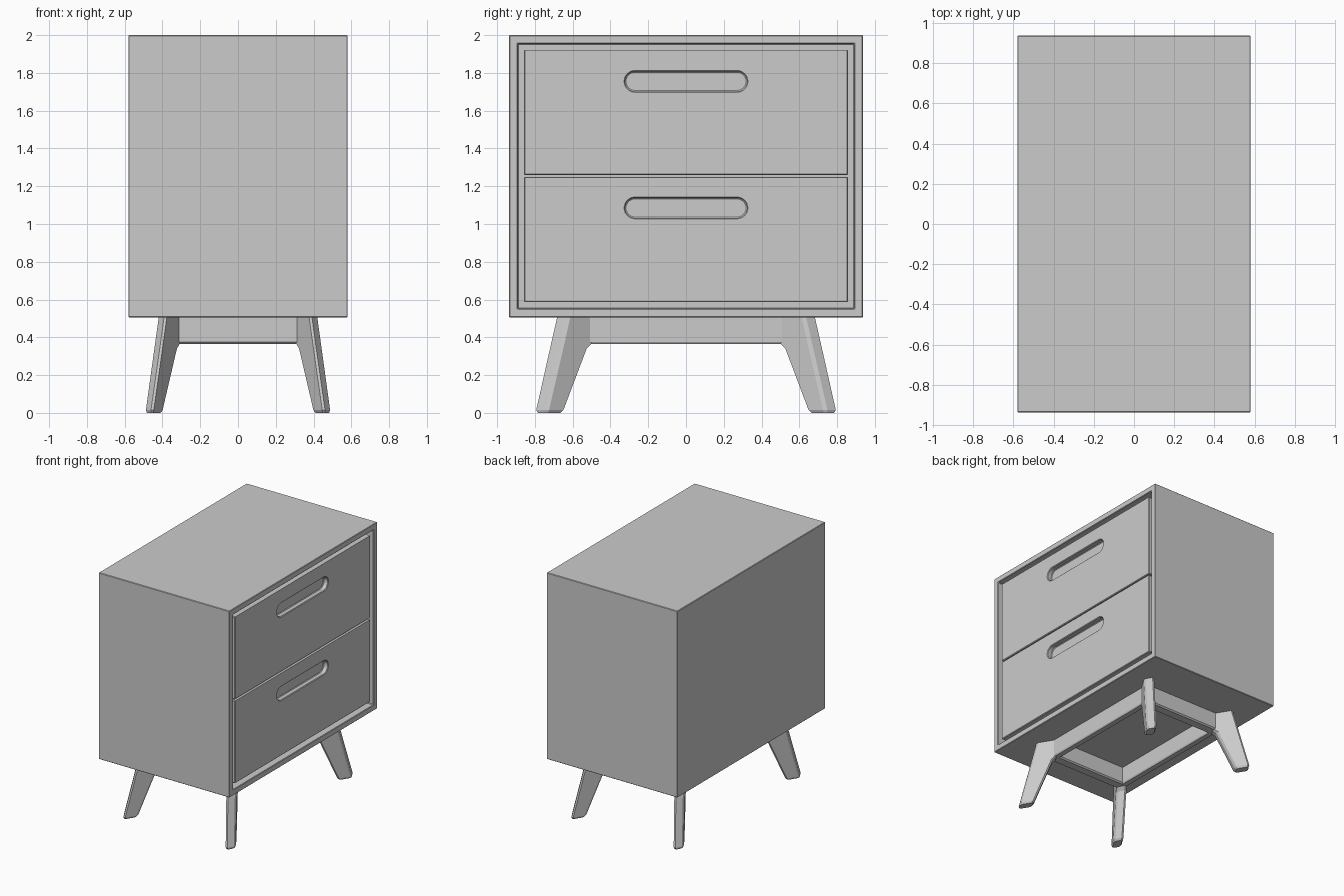
import bpy, bmesh, math

if "Cube" in bpy.data.objects:
    bpy.data.objects.remove(bpy.data.objects["Cube"])

K = 0.615  # plan depth-to-width ratio of the base


def make(name, bm, bevel=0.0, segs=1):
    bmesh.ops.recalc_face_normals(bm, faces=bm.faces)
    me = bpy.data.meshes.new(name)
    bm.to_mesh(me)
    bm.free()
    ob = bpy.data.objects.new(name, me)
    bpy.context.collection.objects.link(ob)
    if bevel:
        add_bevel(ob, bevel, segs)
    return ob


def add_bevel(ob, width, segs=1):
    m = ob.modifiers.new("edge_bevel", 'BEVEL')
    m.width, m.segments = width, segs
    m.limit_method, m.angle_limit = 'ANGLE', math.radians(30)


def box(x0, x1, y0, y1, z0, z1):
    bm = bmesh.new()
    bmesh.ops.create_cube(bm, size=1)
    for v in bm.verts:
        v.co = (x1 if v.co.x > 0 else x0, y1 if v.co.y > 0 else y0, z1 if v.co.z > 0 else z0)
    return bm


def loft(bm, rings, closed=False):
    vr = [[bm.verts.new(p) for p in r] for r in rings]
    n = len(vr[0])
    pairs = list(zip(vr, vr[1:])) + ([(vr[-1], vr[0])] if closed else [])
    for a, b in pairs:
        for i in range(n):
            bm.faces.new((a[i], a[(i + 1) % n], b[(i + 1) % n], b[i]))
    if not closed:
        bm.faces.new(vr[0])
        bm.faces.new(vr[-1])


# Cabinet shell with a recess on the +x side
bm = box(-0.58, 0.58, -0.937, 0.937, 0.505, 2.0)
bm.normal_update()
face = max(bm.faces, key=lambda f: f.normal.x)
bmesh.ops.inset_region(bm, faces=[face], thickness=0.066)
ext = bmesh.ops.extrude_discrete_faces(bm, faces=[face])
for v in ext["faces"][0].verts:
    v.co.x -= 0.09
make("cabinet_shell", bm, 0.004)

# Drawer fronts with slotted hand grips
for name, z0, z1, grip in (("lower_drawer", 0.586, 1.249, 1.085),
                           ("upper_drawer", 1.259, 1.922, 1.755)):
    drawer = make(name, box(0.48, 0.573, -0.858, 0.858, z0, z1))
    r, half = 0.053, 0.27
    outline = []
    for i in range(26):
        side = 1 if i < 13 else -1
        a = -math.pi / 2 + math.pi * (i % 13) / 12 + (0 if side > 0 else math.pi)
        outline.append((side * half + r * math.cos(a), grip + r * math.sin(a)))
    bm = bmesh.new()
    loft(bm, [[(x, y, z) for y, z in outline] for x in (0.533, 0.65)])
    cutter = make(name + "_grip_cutter", bm)
    cutter.hide_render = True
    cut = drawer.modifiers.new("grip", 'BOOLEAN')
    cut.operation, cut.solver, cut.object = 'DIFFERENCE', 'EXACT', cutter
    add_bevel(drawer, 0.005)
    bpy.context.view_layer.objects.active = drawer
    for m in list(drawer.modifiers):
        bpy.ops.object.modifier_apply(modifier=m.name)
    bpy.data.objects.remove(cutter)

# Mitred base frame: chamfered bar section swept round a rectangle
section = [(0.492, 0.51), (0.492, 0.376), (0.502, 0.366),
           (0.567, 0.366), (0.577, 0.376), (0.577, 0.51)]
bm = bmesh.new()
loft(bm, [[(sx * K * s, sy * s, z) for s, z in section]
          for sx, sy in ((1, 1), (-1, 1), (-1, -1), (1, -1))], closed=True)
make("base_frame", bm)


# Splayed legs: chamfered section set along the plan diagonal
def leg_ring(sx, sy, z, s0, s1, a, c):
    pts = [(s0, -a + c), (s0 + c, -a), (s1 - c, -a), (s1, -a + c),
           (s1, a - c), (s1 - c, a), (s0 + c, a), (s0, a - c)]
    return [(sx * K * (s - t), sy * (s + t), z) for s, t in pts]


for sx, xn in ((1, "right"), (-1, "left")):
    for sy, yn in ((-1, "front"), (1, "back")):
        bm = bmesh.new()
        loft(bm, [leg_ring(sx, sy, 0.0, 0.683, 0.767, 0.027, 0.010),
                  leg_ring(sx, sy, 0.015, 0.671, 0.771, 0.034, 0.012),
                  leg_ring(sx, sy, 0.34, 0.549, 0.697, 0.035, 0.012),
                  leg_ring(sx, sy, 0.375, 0.515, 0.689, 0.035, 0.012),
                  leg_ring(sx, sy, 0.508, 0.50, 0.659, 0.035, 0.012)])
        make(f"{yn}_{xn}_leg", bm)
